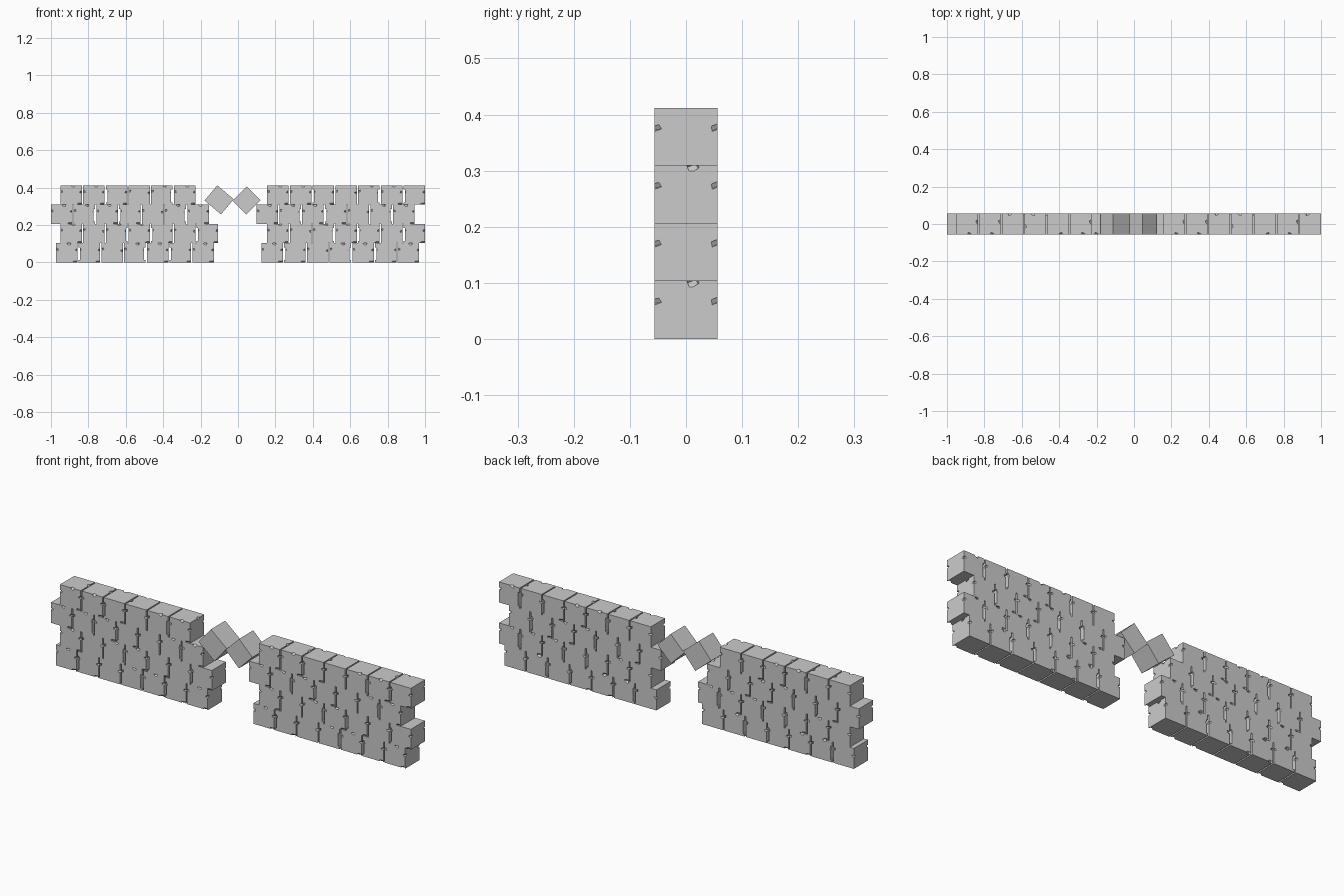
import bpy, bmesh
from math import radians, pi
from mathutils import Matrix, Vector

if "Cube" in bpy.data.objects:
    bpy.data.objects.remove(bpy.data.objects["Cube"])

W, D, H = 0.115, 0.113, 0.103      # brick size
PITCH = 0.1215                     # brick spacing along a row


def box(bm, size, loc=(0, 0, 0), rot=(0, 0, 0)):
    m = Matrix.Translation(loc)
    for axis, a in zip("XYZ", rot):
        m = m @ Matrix.Rotation(radians(a), 4, axis)
    bmesh.ops.create_cube(bm, size=1, matrix=m @ Matrix.Diagonal((*size, 1)))


def make_object(name, bm):
    me = bpy.data.meshes.new(name)
    bm.to_mesh(me)
    bm.free()
    ob = bpy.data.objects.new(name, me)
    bpy.context.collection.objects.link(ob)
    return ob


def chipped_brick(name, slot):
    """Brick block with worn chips on its edges, and an optional groove on one end."""
    bm = bmesh.new()
    box(bm, (W, D, H))
    body = make_object(name, bm)
    bm = bmesh.new()
    # chips: upright edges, then bottom and top edges
    for p in ((W/2, -D/2, 0.014), (W/2, D/2, 0.018), (-W/2, -D/2, 0.020), (-W/2, D/2, 0.012)):
        s = 1 if p[0] * p[1] > 0 else -1
        box(bm, (0.022, 0.016, 0.009), p, (20, 12, -45 * s))
    box(bm, (0.020, 0.014, 0.012), (W/2 - 0.012, -D/2, -H/2), (40, 0, 20))
    if slot:
        box(bm, (0.018, 0.014, 0.014), (-0.015, D/2, H/2), (45, 0, 25))
        box(bm, (0.020, D * 1.3, 0.068), (-W/2 - 0.002, 0, -0.006))
    else:
        box(bm, (0.014, 0.018, 0.014), (W/2, 0.012, H/2), (0, 45, 25))
        box(bm, (0.018, 0.014, 0.014), (0.012, -D/2, H/2), (45, 0, -25))
    cutter = make_object(name + "_cutter", bm)
    cutter.hide_render = True
    mod = body.modifiers.new("chips", "BOOLEAN")
    mod.object = cutter
    mod.operation = "DIFFERENCE"
    mod.solver = "EXACT"
    mod.use_self = True
    dg = bpy.context.evaluated_depsgraph_get()
    mesh = bpy.data.meshes.new_from_object(body.evaluated_get(dg))
    mesh.name = name
    for ob in (body, cutter):
        bpy.data.objects.remove(ob)
    return mesh


meshes = [chipped_brick("plain_brick", False), chipped_brick("grooved_brick", True)]


def place(name, mesh, loc, rot=(0, 0, 0)):
    ob = bpy.data.objects.new(name, mesh)
    ob.location = loc
    ob.rotation_euler = rot
    bpy.context.collection.objects.link(ob)


# two wall sections laid in staggered rows: (start x, brick count) from the bottom up
walls = {
    "left_wall": [(-0.973, 7), (-0.95, 7), (-1.0, 7), (-0.95, 6)],
    "right_wall": [(0.125, 7), (0.156, 7), (0.10, 7), (0.156, 7)],
}
for wall, rows in walls.items():
    for r, (x0, count) in enumerate(rows):
        for i in range(count):
            k = i + r
            turn = pi if (k // 2) % 2 and 0 < i < count - 1 else 0
            place(f"{wall}_row{r + 1}_brick{i + 1}", meshes[k % 2 if i else 0],
                  (x0 + W / 2 + i * PITCH, 0, H * (r + 0.5)), (0, 0, turn))

# loose tilted bricks hanging in the gap
bm = bmesh.new()
box(bm, (W, D, 0.106))
loose = make_object("loose_brick_left", bm)
loose.location = (-0.101, 0, 0.334)
loose.rotation_euler = (0, radians(40), 0)
bm = bmesh.new()
box(bm, (0.106, D, 0.104))
loose = make_object("loose_brick_right", bm)
loose.location = (0.045, 0, 0.331)
loose.rotation_euler = (0, radians(-45), 0)
